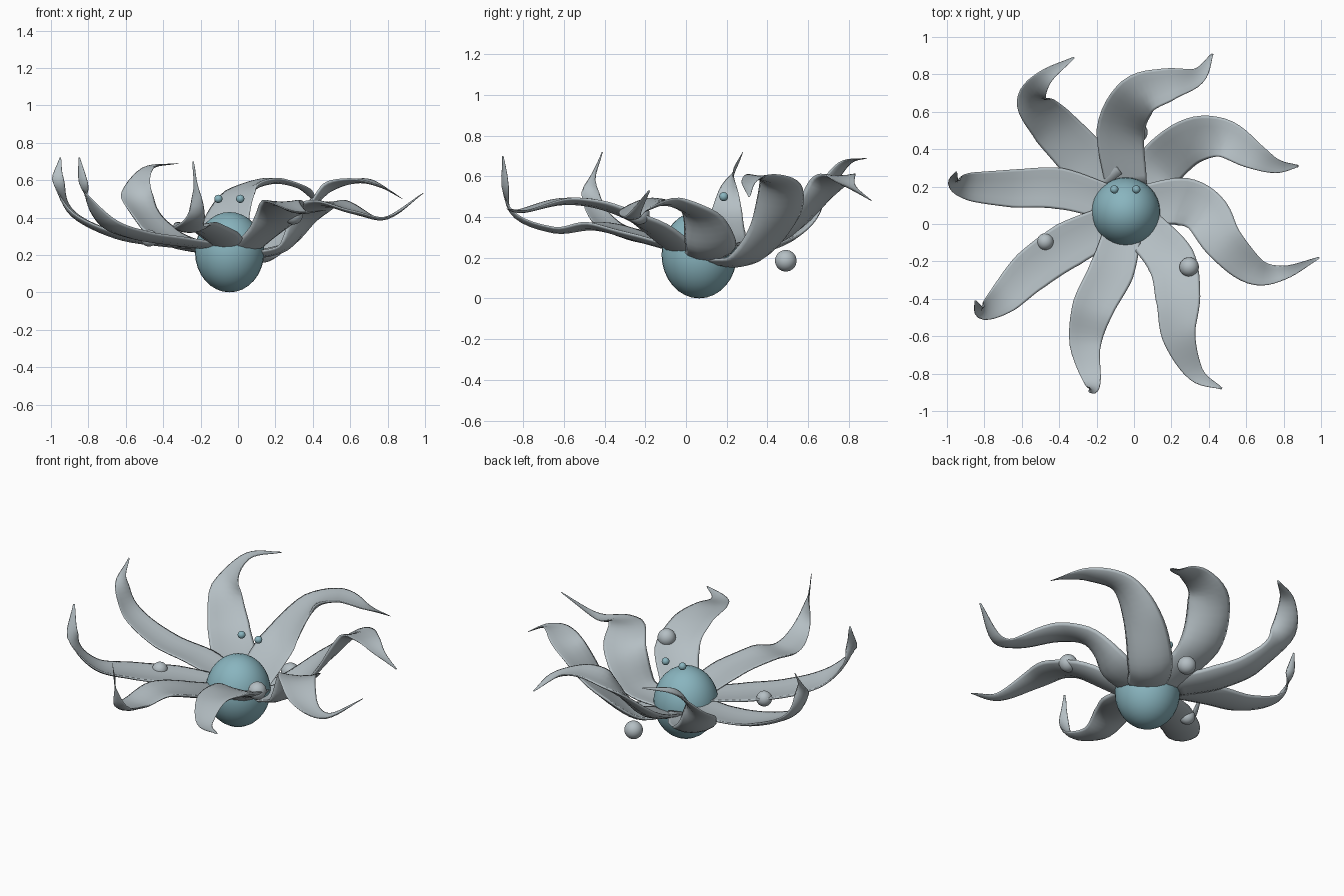
import bpy, bmesh, math
from mathutils import Vector

default_cube = bpy.data.objects.get("Cube")
if default_cube:
    bpy.data.objects.remove(default_cube, do_unlink=True)


def make_material(name, colour):
    material = bpy.data.materials.new(name)
    material.diffuse_color = colour
    material.use_nodes = True
    shader = next(n for n in material.node_tree.nodes if n.type == "BSDF_PRINCIPLED")
    shader.inputs["Base Color"].default_value = colour
    return material


teal = make_material("soft teal", (0.25, 0.46, 0.52, 1))
grey = make_material("pale blue grey", (0.46, 0.52, 0.55, 1))


def finish(bm, name, material):
    """Turn a bmesh into a smooth shaded object."""
    bmesh.ops.recalc_face_normals(bm, faces=bm.faces)
    mesh = bpy.data.meshes.new(name)
    bm.to_mesh(mesh)
    bm.free()
    mesh.materials.append(material)
    mesh.polygons.foreach_set("use_smooth", [True] * len(mesh.polygons))
    obj = bpy.data.objects.new(name, mesh)
    bpy.context.collection.objects.link(obj)
    return obj


def ball(name, centre, radius, material, stretch=1):
    bm = bmesh.new()
    bmesh.ops.create_uvsphere(bm, u_segments=32, v_segments=16, radius=radius)
    bmesh.ops.scale(bm, vec=(1, 1, stretch), verts=bm.verts)
    obj = finish(bm, name, material)
    obj.location = centre
    return obj


def spline(points, steps):
    """Sample a smooth curve running through every point."""
    ends = [2 * points[0] - points[1]] + points + [2 * points[-1] - points[-2]]
    samples = []
    for a, b, c, d in zip(ends, ends[1:], ends[2:], ends[3:]):
        for step in range(steps):
            t = step / steps
            samples.append(b + (c - a) * t / 2
                           + (a - b * 2.5 + c * 2 - d / 2) * t ** 2
                           + (b * 1.5 - a / 2 - c * 1.5 + d / 2) * t ** 3)
    return samples + [points[-1]]


WIDTHS = [0.22, 0.26, 0.24, 0.18, 0.09, 0.01]
SIDES = 12


def width_at(t):
    place = t * (len(WIDTHS) - 1)
    low = min(int(place), len(WIDTHS) - 2)
    return WIDTHS[low] + (WIDTHS[low + 1] - WIDTHS[low]) * (place - low)


def arm(name, path, scale=1):
    """Sweep a shallow trough section along a path, tapering to the tip."""
    centres = spline([Vector(p) for p in path], 6)
    last = len(centres) - 1
    bm = bmesh.new()
    rings = []
    for i, centre in enumerate(centres):
        tangent = (centres[min(i + 1, last)] - centres[max(i - 1, 0)]).normalized()
        across = tangent.cross(Vector((0, 0, 1))).normalized()
        normal = across.cross(tangent)
        half = width_at(i / last) * scale / 2
        ring = []
        for k in range(SIDES):
            angle = math.tau * k / SIDES
            bulge = 0.08 if math.sin(angle) > 0 else 0.2
            lift = math.sin(angle) * bulge + math.cos(angle) ** 2 * 0.18 - 0.04
            ring.append(bm.verts.new(centre + across * half * math.cos(angle)
                                     + normal * half * lift))
        rings.append(ring)
    for ring, following in zip(rings, rings[1:]):
        for k in range(SIDES):
            j = (k + 1) % SIDES
            bm.faces.new((ring[k], ring[j], following[j], following[k]))
    bm.faces.new(rings[0])
    bm.faces.new(rings[-1])
    return finish(bm, name, grey)


# Body and the two eyes above it
ball("body", (-0.045, 0.065, 0.215), 0.185, teal, stretch=1.16)
for label, x in (("right", -0.105), ("left", 0.012)):
    ball(label + "_eye", (x, 0.185, 0.5), 0.022, teal)

# Loose balls sunk into and hanging under the arms
ball("left_ball", (0.295, -0.23, 0.415), 0.052, grey)
ball("right_ball", (-0.475, -0.095, 0.29), 0.045, grey)
ball("back_ball", (0.02, 0.49, 0.185), 0.053, grey)

# Arms that arch over and droop before the tip
arm("back_left_arm", [(.04, .15, .18), (.14, .31, .2), (.3, .44, .37), (.47, .46, .55),
                      (.63, .37, .6), (.76, .31, .57), (.88, .31, .5)])
arm("back_arm", [(-.04, .2, .2), (-.07, .5, .33), (.02, .68, .53), (.18, .745, .6),
                 (.34, .79, .56), (.42, .91, .48)])
arm("left_arm", [(.06, .1, .2), (.25, .12, .25), (.38, .06, .41), (.48, -.1, .48),
                 (.64, -.25, .43), (.8, -.26, .4), (.99, -.18, .53)])
arm("front_left_arm", [(.05, -.02, .23), (.2, -.2, .37), (.235, -.4, .46), (.24, -.6, .48),
                       (.33, -.8, .43), (.47, -.88, .44)])

# Arms that stay low and curl upward at the tip
arm("back_right_arm", [(-.15, .2, .23), (-.3, .38, .26), (-.44, .53, .34), (-.54, .66, .5),
                       (-.48, .78, .66), (-.32, .89, .69)])
arm("right_arm", [(-.15, .12, .25), (-.4, .19, .27), (-.65, .19, .31), (-.88, .2, .42),
                  (-.96, .22, .58), (-.95, .28, .72)], 0.85)
arm("front_right_arm", [(-.12, 0, .25), (-.35, -.11, .28), (-.55, -.25, .31), (-.7, -.4, .37),
                        (-.81, -.47, .52), (-.85, -.41, .72)], 0.95)
arm("front_arm", [(-.06, -.05, .25), (-.12, -.25, .31), (-.22, -.45, .36), (-.26, -.65, .34),
                  (-.22, -.86, .43), (-.24, -.9, .7)], 0.93)
